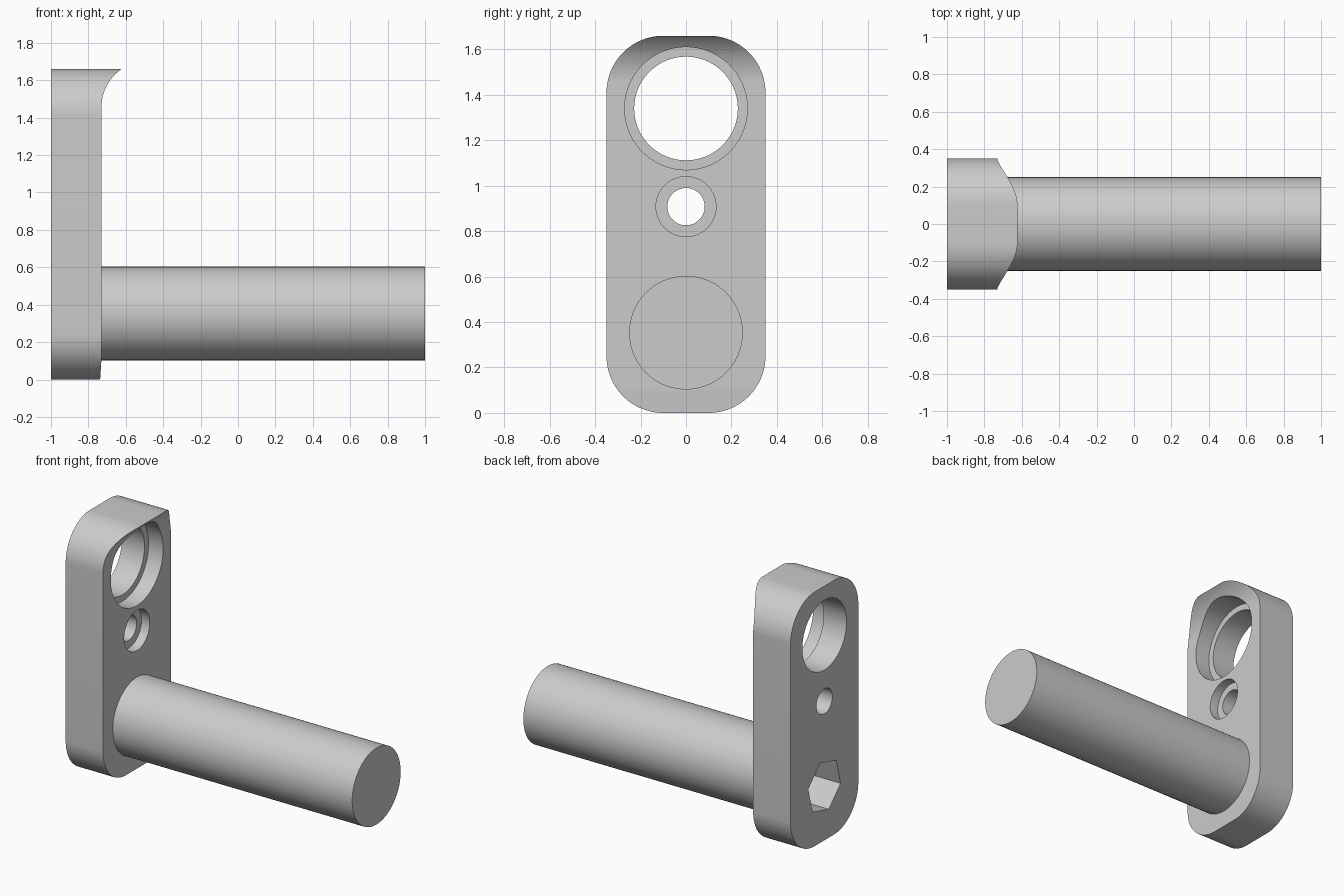
import bpy
import bmesh
from math import sin, cos, asin, pi, radians

cube = bpy.data.objects.get("Cube")
if cube:
    bpy.data.objects.remove(cube, do_unlink=True)

# Main sizes
BACK, FACE, END = -1.0, -0.73, 1.0
HALF_W, HEIGHT, CORNER = 0.35, 1.66, 0.25
BAR_Z, BAR_R = 0.353, 0.25
RING = 128

grey = bpy.data.materials.new("plain_grey")
grey.use_nodes = True
color = (0.6, 0.6, 0.6, 1)
grey.diffuse_color = color
grey.node_tree.nodes["Principled BSDF"].inputs["Base Color"].default_value = color


def prism(name, points, start, end, axis):
    """Extrude a closed outline along x (points are y, z) or y (points are x, z)."""
    def place(p, t):
        return (t, p[0], p[1]) if axis == "x" else (p[0], t, p[1])
    bm = bmesh.new()
    a = [bm.verts.new(place(p, start)) for p in points]
    b = [bm.verts.new(place(p, end)) for p in points]
    bm.faces.new(a)
    bm.faces.new(b)
    n = len(points)
    for i in range(n):
        j = (i + 1) % n
        bm.faces.new((a[i], a[j], b[j], b[i]))
    bmesh.ops.recalc_face_normals(bm, faces=bm.faces)
    mesh = bpy.data.meshes.new(name)
    bm.to_mesh(mesh)
    bm.free()
    mesh.materials.append(grey)
    obj = bpy.data.objects.new(name, mesh)
    bpy.context.collection.objects.link(obj)
    return obj


def arc(cy, cz, r, a0, a1, steps):
    return [(cy + r * cos(a0 + (a1 - a0) * i / steps),
             cz + r * sin(a0 + (a1 - a0) * i / steps)) for i in range(steps + 1)]


def ring(z, r, sides=RING, turn=0.0):
    return arc(0, z, r, turn, turn + 2 * pi, sides)[:-1]


def activate(obj):
    bpy.ops.object.select_all(action="DESELECT")
    obj.select_set(True)
    bpy.context.view_layer.objects.active = obj


def combine(obj, cutter, operation):
    """Apply a boolean and discard the cutter."""
    cutter.hide_render = True
    mod = obj.modifiers.new(operation.lower(), "BOOLEAN")
    mod.operation = operation
    mod.solver = "EXACT"
    mod.object = cutter
    activate(obj)
    bpy.ops.object.modifier_apply(modifier=mod.name)
    bpy.data.objects.remove(cutter, do_unlink=True)


# Plate: rounded outline, limited by a side profile with a flared top lip
outline = []
for k, (sy, cz) in enumerate([(1, HEIGHT - CORNER), (-1, HEIGHT - CORNER),
                              (-1, CORNER), (1, CORNER)]):
    outline += arc(sy * (HALF_W - CORNER), cz, CORNER, k * pi / 2, (k + 1) * pi / 2, 24)
plate = prism("plate", outline, BACK, -0.4, "x")

FLARE_R, FLARE_Z = 0.25, 1.455
TOP = HEIGHT + 0.01
sweep = asin((TOP - FLARE_Z) / FLARE_R)
profile = [(BACK - 0.1, -0.1), (FACE - 0.01, -0.1), (FACE - 0.007, 0), (FACE, 0.11)]
profile += arc(FACE + FLARE_R, FLARE_Z, FLARE_R, pi, pi - sweep, 24)
profile += [(BACK - 0.1, TOP)]
combine(plate, prism("side_profile", profile, -0.5, 0.5, "y"), "INTERSECT")

# Stepped holes: (height, bore radius, counterbore radius, counterbore depth)
for z, bore, counterbore, depth in [(1.34, 0.228, 0.27, 0.105), (0.908, 0.082, 0.132, 0.06)]:
    combine(plate, prism("bore", ring(z, bore), -1.2, 0, "x"), "DIFFERENCE")
    combine(plate, prism("counterbore", ring(z, counterbore), FACE - depth, 0, "x"), "DIFFERENCE")

# Hex socket in the back of the plate, closed by the bar
combine(plate, prism("hex_socket", ring(BAR_Z, 0.173, 6, radians(15)), -1.2, 0, "x"), "DIFFERENCE")

# Round bar
bar = prism("round_bar", ring(BAR_Z, BAR_R), FACE - 0.006, END, "x")

for part in (plate, bar):
    activate(part)
    bpy.ops.object.shade_smooth_by_angle(angle=radians(20))
